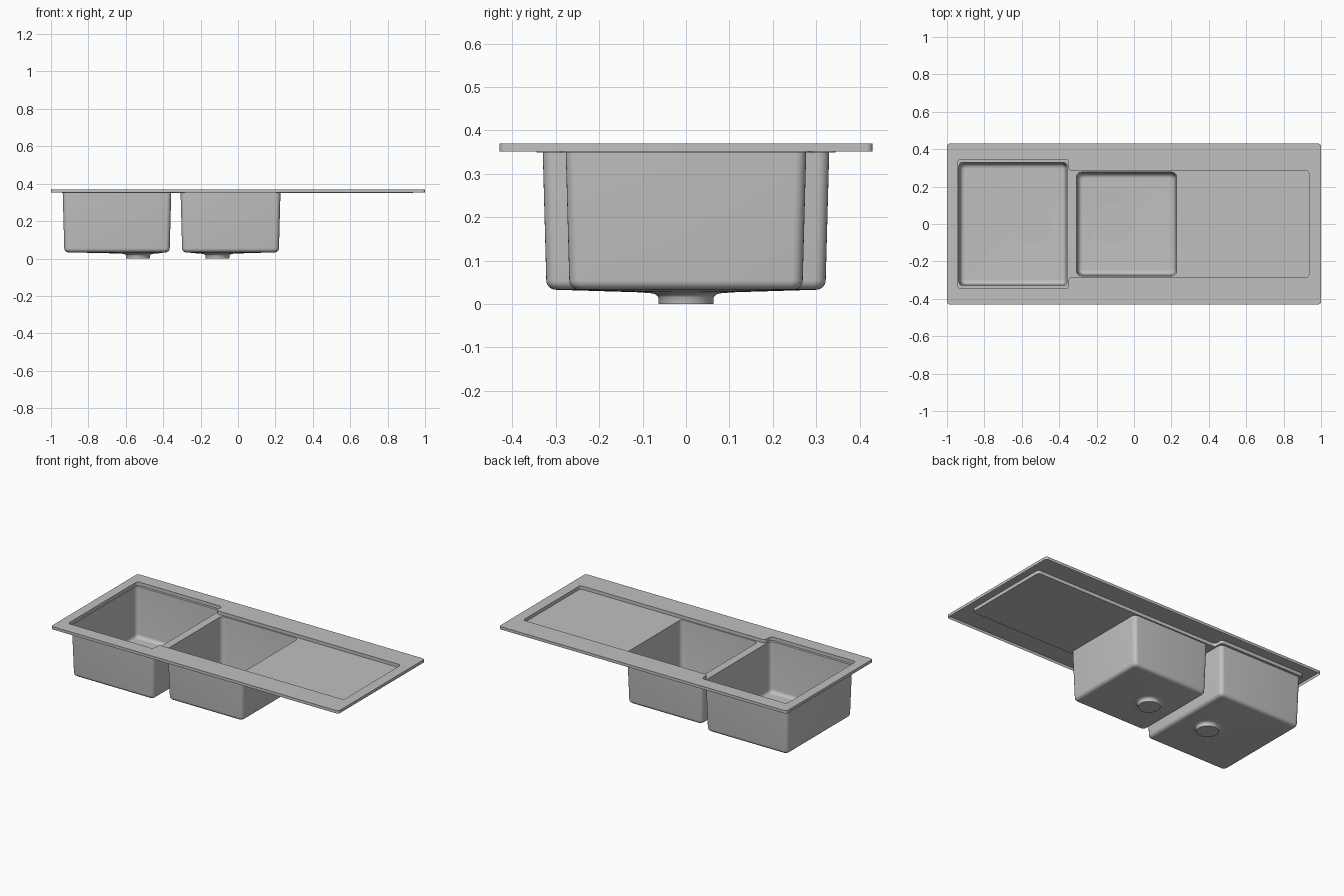
import bpy, bmesh
from math import sin, cos, pi, radians
from mathutils import Vector

cube = bpy.data.objects.get("Cube")
if cube:
    bpy.data.objects.remove(cube, do_unlink=True)

steel = bpy.data.materials.new("brushed_steel_grey")
steel.use_nodes = True
GREY = (0.53, 0.53, 0.53, 1)
steel.diffuse_color = GREY
steel.node_tree.nodes["Principled BSDF"].inputs["Base Color"].default_value = GREY

RIM_Z, SKIRT_Z, TRAY_Z, FLOOR_Z = 0.37, 0.352, 0.349, 0.033
DRAIN_R, DRAIN_Z = 0.105, 0.027


def rounded(points, radius, steps=6):
    """Outline with every corner replaced by a curved fillet."""
    pts = [Vector(p) for p in points]
    out = []
    for i, p in enumerate(pts):
        a = (pts[i - 1] - p).normalized()
        b = (pts[(i + 1) % len(pts)] - p).normalized()
        centre = p + (a + b) * radius
        for k in range(steps + 1):
            t = k / steps * pi / 2
            out.append(centre - b * radius * cos(t) - a * radius * sin(t))
    return out


def rect(x0, x1, y, radius):
    return rounded([(x0, -y), (x1, -y), (x1, y), (x0, y)], radius)


def circle(cx, r, n=48):
    return [Vector((cx + r * cos(2 * pi * i / n), r * sin(2 * pi * i / n))) for i in range(n)]


def add_ring(bm, outline, z):
    return [bm.verts.new((p.x, p.y, z)) for p in outline]


def loft(bm, sections):
    """Skin a list of (outline, z) sections."""
    rings = [add_ring(bm, o, z) for o, z in sections]
    for a, b in zip(rings, rings[1:]):
        for i in range(len(a)):
            j = (i + 1) % len(a)
            bm.faces.new((a[i], a[j], b[j], b[i]))


def sheet(bm, sections):
    """Fill the first outline, leaving the others as holes."""
    edges = []
    for outline, z in sections:
        ring = add_ring(bm, outline, z)
        edges += [bm.edges.new((v, ring[(i + 1) % len(ring)])) for i, v in enumerate(ring)]
    bmesh.ops.triangle_fill(bm, use_beauty=True, edges=edges, normal=(0, 0, 1))


def finish(bm, name):
    mesh = bpy.data.meshes.new(name)
    bm.to_mesh(mesh)
    bm.free()
    obj = bpy.data.objects.new(name, mesh)
    bpy.context.collection.objects.link(obj)
    mesh.materials.append(steel)
    bpy.ops.object.select_all(action='DESELECT')
    obj.select_set(True)
    bpy.context.view_layer.objects.active = obj
    bpy.ops.object.shade_smooth_by_angle(angle=radians(35))


# Each bowl: left x, right x, half depth, drain x
BOWLS = {"large_bowl": (-0.937, -0.357, 0.33, -0.535),
         "small_bowl": (-0.307, 0.227, 0.277, -0.11)}

# Rim with turned-down skirt
rim_outline = rect(-1, 1, 0.43, 0.015)
tray_outline = rounded([(-0.942, -0.345), (-0.35, -0.345), (-0.35, -0.285), (0.935, -0.285),
                        (0.935, 0.285), (-0.35, 0.285), (-0.35, 0.345), (-0.942, 0.345)], 0.018)
bm = bmesh.new()
sheet(bm, [(rim_outline, RIM_Z), (tray_outline, RIM_Z)])
loft(bm, [(rim_outline, SKIRT_Z), (rim_outline, RIM_Z)])
finish(bm, "rim")

# Sunken tray and draining board, open over the bowls
bm = bmesh.new()
loft(bm, [(tray_outline, RIM_Z), (tray_outline, TRAY_Z)])
sheet(bm, [(tray_outline, TRAY_Z)] +
      [(rect(x0, x1, y, 0.025), TRAY_Z) for x0, x1, y, _ in BOWLS.values()])
finish(bm, "drainer_tray")

for name, (x0, x1, y, dx) in BOWLS.items():
    # Tapered bowl walls with a rounded lower edge
    fillet, draft = 0.022, 0.008
    sections = [(rect(x0, x1, y, 0.025), TRAY_Z)]
    for k in range(7):
        t = k / 6 * pi / 2
        d = draft + fillet * (1 - cos(t))
        sections.append((rect(x0 + d, x1 - d, y - d, 0.03 - 0.5 * d),
                         FLOOR_Z + fillet * (1 - sin(t))))
    bm = bmesh.new()
    loft(bm, sections)
    # Floor falling gently to the drain
    sheet(bm, [sections[-1], (circle(dx, DRAIN_R), DRAIN_Z)])
    finish(bm, name)

    # Flat drain cover
    bm = bmesh.new()
    sheet(bm, [(circle(dx, DRAIN_R), DRAIN_Z)])
    finish(bm, name + "_drain_cover")

    # Flared outlet under the bowl, closed at the bottom
    bm = bmesh.new()
    profile = [(0.063, 0), (0.064, 0.016), (0.067, 0.02), (0.073, 0.0235),
               (0.083, 0.0255), (DRAIN_R, DRAIN_Z - 0.0005)]
    loft(bm, [(circle(dx, r), z) for r, z in profile])
    bm.faces.new(add_ring(bm, reversed(circle(dx, 0.063)), 0))
    finish(bm, name + "_outlet")
